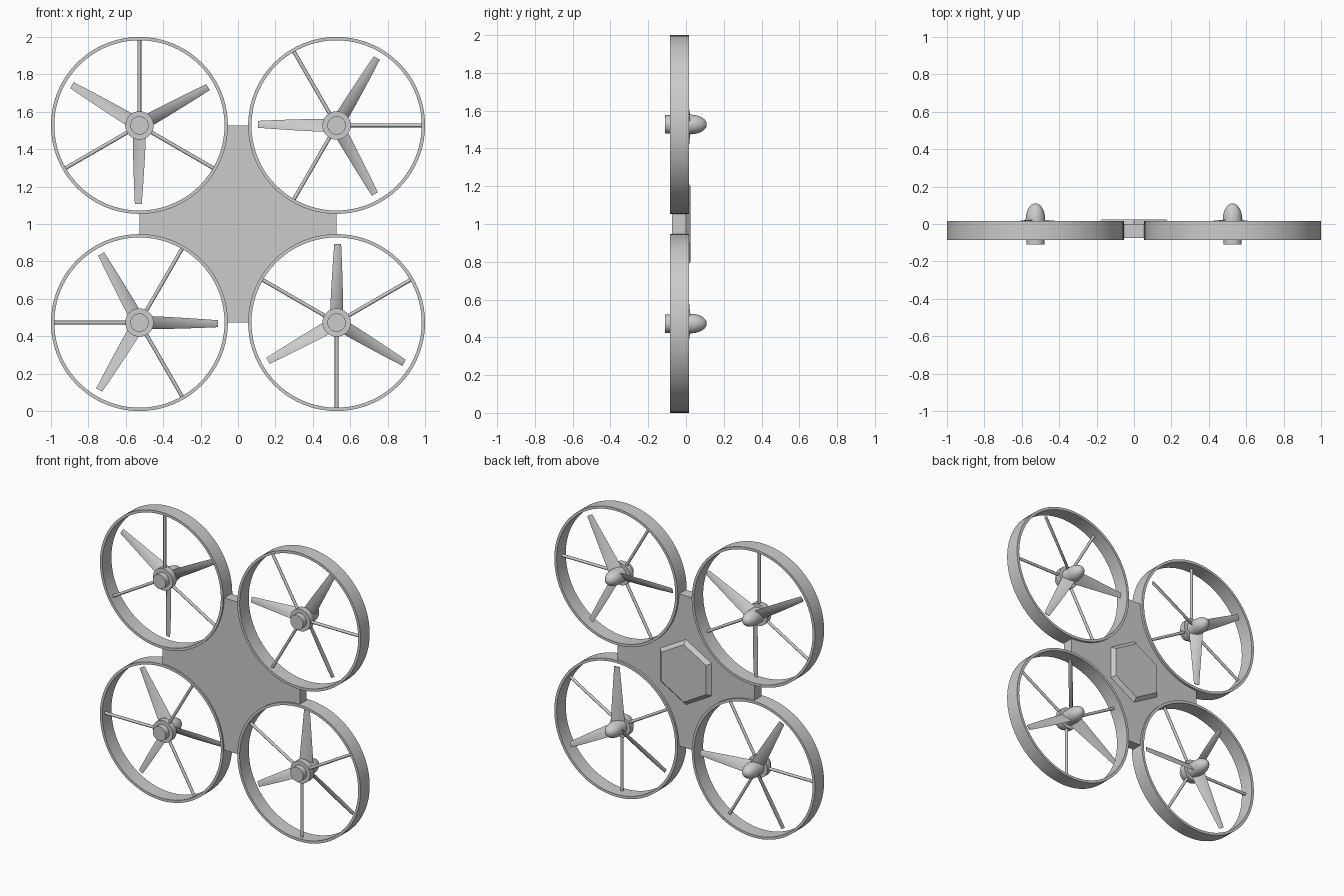
import bpy, bmesh, math
from mathutils import Matrix, Vector

if "Cube" in bpy.data.objects:
    bpy.data.objects.remove(bpy.data.objects["Cube"])

GREY = (0.6, 0.6, 0.6, 1)
mat = bpy.data.materials.new("light_grey")
mat.use_nodes = True
mat.diffuse_color = GREY
mat.node_tree.nodes["Principled BSDF"].inputs["Base Color"].default_value = GREY

ARM = 0.527      # rotor centre offset
RING = 0.473     # outer radius of a guard ring


def finish(name, bm, matrix=Matrix(), smooth=False):
    bmesh.ops.remove_doubles(bm, verts=bm.verts, dist=1e-5)
    bmesh.ops.transform(bm, matrix=matrix, verts=bm.verts)
    bmesh.ops.recalc_face_normals(bm, faces=bm.faces)
    mesh = bpy.data.meshes.new(name)
    bm.to_mesh(mesh)
    bm.free()
    mesh.materials.append(mat)
    ob = bpy.data.objects.new(name, mesh)
    bpy.context.collection.objects.link(ob)
    if smooth:
        bpy.ops.object.select_all(action='DESELECT')
        ob.select_set(True)
        bpy.context.view_layer.objects.active = ob
        bpy.ops.object.shade_smooth_by_angle(angle=math.radians(35))
    return ob


def lathe(name, profile, matrix, steps, closed=False):
    """Spin (radius, y) points around the y axis."""
    bm = bmesh.new()
    vs = [bm.verts.new((r, y, 0)) for r, y in profile]
    pairs = list(zip(vs, vs[1:])) + ([(vs[-1], vs[0])] if closed else [])
    edges = [bm.edges.new(p) for p in pairs]
    bmesh.ops.spin(bm, geom=vs + edges, cent=(0, 0, 0), axis=(0, 1, 0),
                   angle=math.tau, steps=steps)
    return finish(name, bm, matrix, True)


def prism(name, outline, y0, y1, y1_scale=1.0):
    """Extrude an (x, z) outline along y, optionally tapering."""
    bm = bmesh.new()
    a = [bm.verts.new((x, y0, z)) for x, z in outline]
    b = [bm.verts.new((x * y1_scale, y1, z * y1_scale)) for x, z in outline]
    bm.faces.new(a)
    bm.faces.new(b)
    n = len(a)
    for i in range(n):
        bm.faces.new((a[i], a[(i + 1) % n], b[(i + 1) % n], b[i]))
    return finish(name, bm, Matrix.Translation((0, 0, 1)))


def spoke_matrix(centre, angle):
    """Local +x points outwards at the angle in the front plane."""
    return centre @ Matrix.Rotation(-angle, 4, 'Y')


def add_strut(name, matrix):
    bm = bmesh.new()
    turn = Matrix.Translation((0.26, -0.05, 0)) @ Matrix.Rotation(math.pi / 2, 4, 'Y')
    bmesh.ops.create_cone(bm, cap_ends=True, segments=12, radius1=0.01,
                          radius2=0.01, depth=0.4, matrix=turn)
    finish(name, bm, matrix, True)


def add_blade(name, matrix):
    # Lens-shaped sections that narrow and untwist towards the tip
    bm = bmesh.new()
    loops = []
    for i in range(6):
        t = i / 5
        r = 0.03 + 0.39 * t
        chord = 0.09 - 0.052 * t
        pitch = math.radians(38 - 26 * t)
        thick = 0.008 - 0.005 * t
        loop = []
        for c, h in ((-0.5, 0), (-0.2, 1), (0.2, 0.8), (0.5, 0), (0.2, -0.8), (-0.2, -1)):
            p = Matrix.Rotation(pitch, 3, 'X') @ Vector((0, h * thick, c * chord))
            loop.append(bm.verts.new((r, p.y - 0.005, p.z - 0.006 * t)))
        loops.append(loop)
    for a, b in zip(loops, loops[1:]):
        for k in range(6):
            m = (k + 1) % 6
            bm.faces.new((a[k], a[m], b[m], b[k]))
    bm.faces.new(loops[0])
    bm.faces.new(loops[-1])
    finish(name, bm, matrix, True)


# Central plate: a square with each corner scooped out around a ring
outline = []
for q in range(4):
    cx, cz = [(1, 1), (-1, 1), (-1, -1), (1, -1)][q]
    for i in range(25):
        a = math.radians(270 + 90 * q - 90 * i / 24)
        outline.append((cx * ARM + (RING - 0.004) * math.cos(a),
                        cz * ARM + (RING - 0.004) * math.sin(a)))
prism("centre_plate", outline, -0.075, 0.0)

# Raised hexagonal cover on the back
hexagon = [(0.232 * math.sin(k * math.pi / 3), 0.232 * math.cos(k * math.pi / 3))
           for k in range(6)]
prism("hexagonal_cover", hexagon, -0.005, 0.025, 0.86)

# Rotors: name, side, height, angle of the first strut
rotors = [("upper_right", -1, 1, 90), ("upper_left", 1, 1, 0),
          ("lower_right", -1, -1, 180), ("lower_left", 1, -1, 270)]
ring_profile = [(RING, -0.085), (RING, 0.015), (0.455, 0.015), (0.455, -0.085)]
motor_profile = [(0, -0.11), (0.049, -0.11), (0.049, -0.07), (0.076, -0.07),
                 (0.076, -0.03), (0, -0.03)]
nose_profile = [(0, -0.035), (0.052, -0.035), (0.052, 0.025)] + [
    (0.052 * math.cos(k * math.pi / 16), 0.025 + 0.085 * math.sin(k * math.pi / 16))
    for k in range(1, 8)] + [(0, 0.11)]

for label, sx, sz, first in rotors:
    centre = Matrix.Translation((sx * ARM, 0, 1 + sz * ARM))
    lathe(label + "_guard_ring", ring_profile, centre, 80, closed=True)
    lathe(label + "_motor", motor_profile, centre, 32)
    lathe(label + "_nose_cone", nose_profile, centre, 32)
    for k in range(3):
        angle = math.radians(first + 120 * k)
        add_strut(f"{label}_strut_{k + 1}", spoke_matrix(centre, angle))
        add_blade(f"{label}_blade_{k + 1}", spoke_matrix(centre, angle + math.pi))
